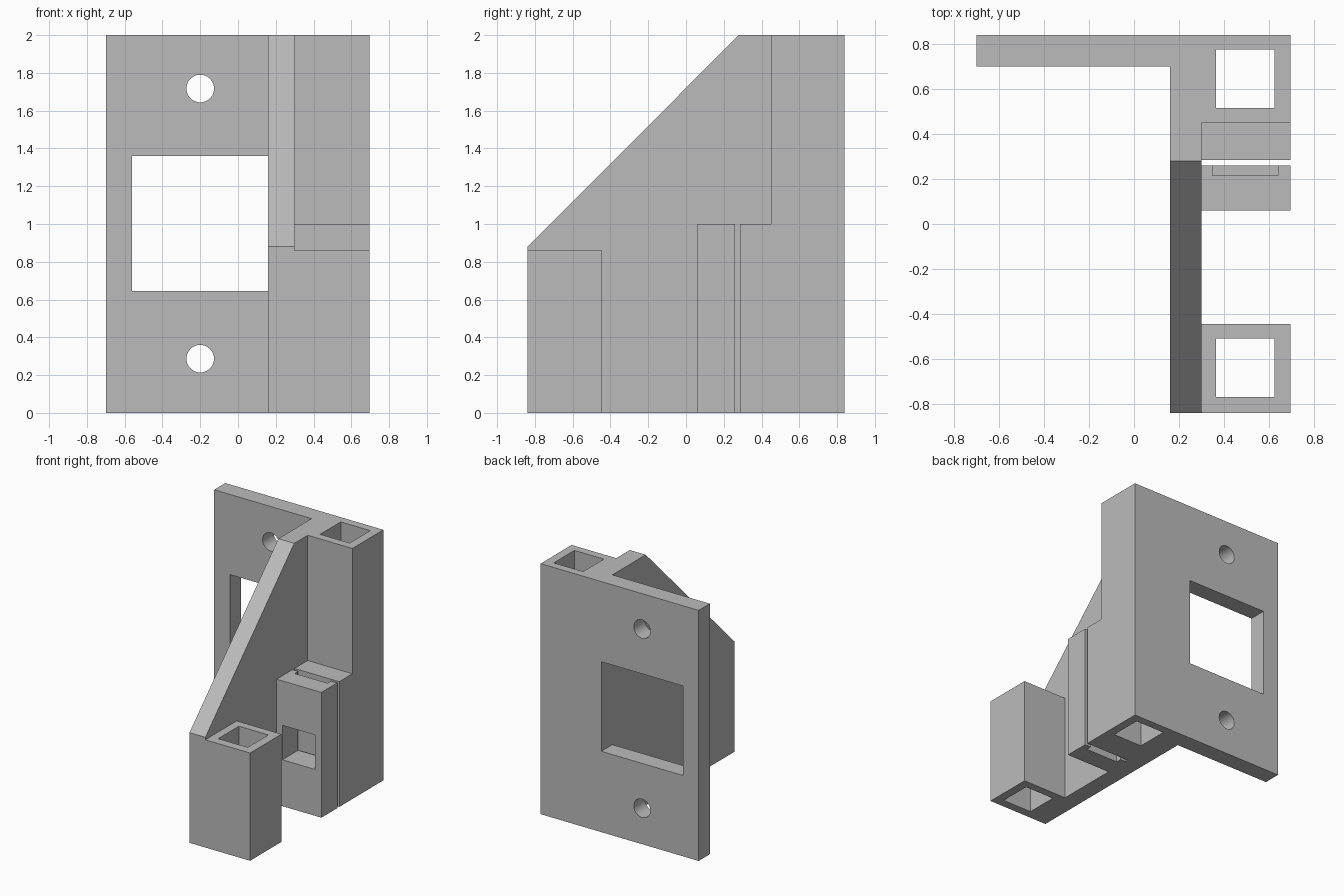
import bpy, bmesh, math
from mathutils import Matrix, Vector

cube = bpy.data.objects.get("Cube")
if cube:
    bpy.data.objects.remove(cube, do_unlink=True)

grey = bpy.data.materials.new("plain grey")
grey.use_nodes = True
grey.diffuse_color = (0.5, 0.5, 0.5, 1)
grey.node_tree.nodes["Principled BSDF"].inputs["Base Color"].default_value = (0.5, 0.5, 0.5, 1)


def make(name, bm):
    bmesh.ops.recalc_face_normals(bm, faces=bm.faces)
    mesh = bpy.data.meshes.new(name)
    bm.to_mesh(mesh)
    bm.free()
    mesh.materials.append(grey)
    obj = bpy.data.objects.new(name, mesh)
    bpy.context.collection.objects.link(obj)
    return obj


def box(name, x, y, z):
    bm = bmesh.new()
    bmesh.ops.create_cube(bm, size=1)
    for v in bm.verts:
        v.co = Vector([(r[0] + r[1]) / 2 + c * (r[1] - r[0]) for c, r in zip(v.co, (x, y, z))])
    return make(name, bm)


def side_profile(name, points, x):
    bm = bmesh.new()
    face = bm.faces.new([bm.verts.new((x[0], y, z)) for y, z in points])
    ext = bmesh.ops.extrude_face_region(bm, geom=[face])["geom"]
    moved = [g for g in ext if isinstance(g, bmesh.types.BMVert)]
    bmesh.ops.translate(bm, verts=moved, vec=(x[1] - x[0], 0, 0))
    return make(name, bm)


def drill(name, x, y, z, radius):
    bm = bmesh.new()
    place = Matrix.Translation((x, y, z)) @ Matrix.Rotation(math.pi / 2, 4, "X")
    bmesh.ops.create_cone(bm, cap_ends=True, segments=48, radius1=radius,
                          radius2=radius, depth=0.4, matrix=place)
    return make(name, bm)


def combine(target, tool, operation):
    mod = target.modifiers.new("combine", "BOOLEAN")
    mod.operation, mod.solver, mod.object = operation, "EXACT", tool
    bpy.context.view_layer.objects.active = target
    bpy.ops.object.modifier_apply(modifier=mod.name)
    bpy.data.objects.remove(tool, do_unlink=True)


wall_x, block_x = (0.16, 0.30), (0.23, 0.695)
bore_x, slot_x = (0.365, 0.625), (0.35, 0.64)

# Mounting plate with the parts that grow out of it
bracket = box("mounting_bracket", (-0.70, 0.695), (0.70, 0.84), (0, 2))
wall = [(-0.84, 0), (0.78, 0), (0.78, 2), (0.28, 2), (-0.84, 0.88)]
for part in (
    side_profile("gusset_wall", wall, wall_x),
    box("rear_column", block_x, (0.45, 0.78), (0, 2)),
    box("step_block", block_x, (0.285, 0.50), (0, 1)),
    box("holder_block", block_x, (0.06, 0.26), (0, 1)),
    box("front_column", block_x, (-0.84, -0.445), (0, 0.86)),
):
    combine(bracket, part, "UNION")

# Openings: plate window, column bores, holder window and its end slots
for cutter in (
    box("plate_window", (-0.56, 0.16), (0.65, 0.9), (0.645, 1.36)),
    box("rear_bore", bore_x, (0.515, 0.775), (-0.1, 2.1)),
    box("front_bore", bore_x, (-0.77, -0.51), (-0.1, 1)),
    box("holder_window", slot_x, (0, 0.27), (0.37, 0.645)),
    box("upper_slot", slot_x, (0.215, 0.27), (0.72, 1.1)),
    box("lower_slot", slot_x, (0.215, 0.27), (-0.1, 0.295)),
    drill("upper_screw_hole", -0.20, 0.77, 1.717, 0.073),
    drill("lower_screw_hole", -0.20, 0.77, 0.287, 0.073),
):
    combine(bracket, cutter, "DIFFERENCE")

# Merge coplanar faces, keep hard edges and smooth the screw holes
bm = bmesh.new()
bm.from_mesh(bracket.data)
bmesh.ops.remove_doubles(bm, verts=bm.verts, dist=0.0005)
bmesh.ops.dissolve_limit(bm, angle_limit=0.01, verts=bm.verts, edges=bm.edges)
bm.to_mesh(bracket.data)
bm.free()
bpy.ops.object.select_all(action="DESELECT")
bracket.select_set(True)
bpy.context.view_layer.objects.active = bracket
bpy.ops.object.shade_smooth_by_angle(angle=math.radians(30))
